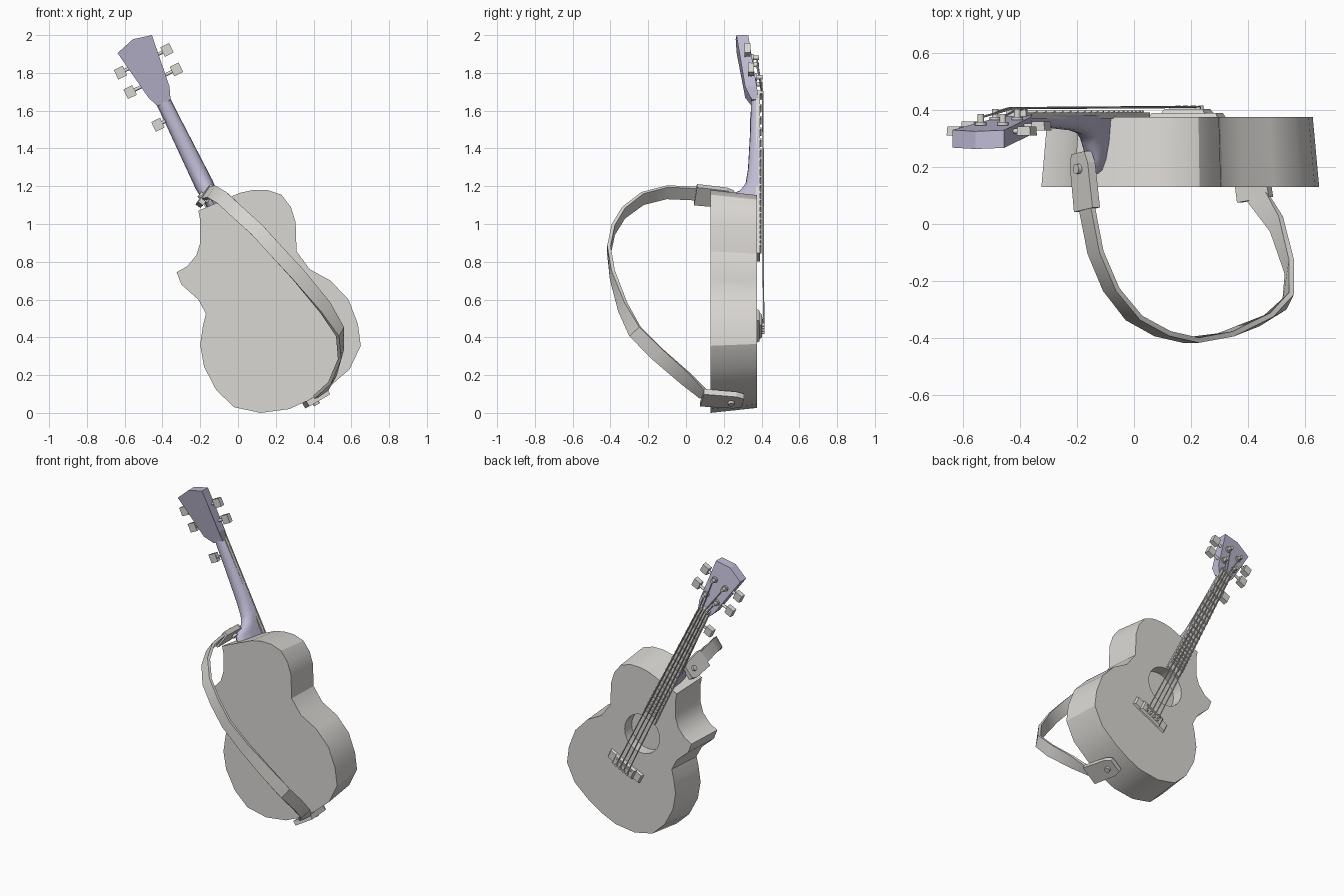
import bpy, bmesh, math
from mathutils import Vector

if "Cube" in bpy.data.objects:
    bpy.data.objects.remove(bpy.data.objects["Cube"])

def material(name, rgb):
    m = bpy.data.materials.new(name)
    m.diffuse_color = (*rgb, 1)
    m.use_nodes = True
    m.node_tree.nodes["Principled BSDF"].inputs["Base Color"].default_value = m.diffuse_color
    return m

GREY = material("warm_grey", (0.70, 0.68, 0.65))
LILAC = material("pale_lilac", (0.52, 0.50, 0.66))

# Guitar frame: s across, t along the neck from the bridge, y outwards
A = math.atan(0.49)
S = Vector((math.cos(A), 0, math.sin(A)))
T = Vector((-math.sin(A), 0, math.cos(A)))
ORIGIN = Vector((0.185, 0, 0.465))

def P(s, t, y):
    return ORIGIN + S * s + T * t + Vector((0, y, 0))

def loft(name, rings, mat, angle=30):
    """Skin equal-length closed rings of points and cap both ends."""
    bm = bmesh.new()
    vs = [[bm.verts.new(p) for p in r] for r in rings]
    n = len(rings[0])
    for a, b in zip(vs, vs[1:]):
        for i in range(n):
            j = (i + 1) % n
            bm.faces.new((a[i], a[j], b[j], b[i]))
    bm.faces.new(vs[0])
    bm.faces.new(vs[-1])
    bmesh.ops.recalc_face_normals(bm, faces=bm.faces)
    me = bpy.data.meshes.new(name)
    bm.to_mesh(me)
    bm.free()
    me.materials.append(mat)
    ob = bpy.data.objects.new(name, me)
    bpy.context.collection.objects.link(ob)
    bpy.context.view_layer.objects.active = ob
    bpy.ops.object.select_all(action='DESELECT')
    ob.select_set(True)
    if angle:
        bpy.ops.object.shade_smooth_by_angle(angle=math.radians(angle))
    return ob

def slab(name, s, t, y0, y1, hs0, ht0, hs1, ht1, mat):
    """Tapered block in the guitar frame."""
    c = [(-1, -1), (1, -1), (1, 1), (-1, 1)]
    return loft(name, [[P(s + a * hs0, t + b * ht0, y0) for a, b in c],
                       [P(s + a * hs1, t + b * ht1, y1) for a, b in c]], mat, 0)

def rod(name, a, b, r, mat, n=8):
    d = (b - a).normalized()
    u = d.orthogonal().normalized()
    w = d.cross(u)
    ang = [2 * math.pi * i / n for i in range(n)]
    return loft(name, [[p + u * r * math.cos(k) + w * r * math.sin(k) for k in ang]
                       for p in (a, b)], mat, 50)

# Body with a cutaway, slightly smaller towards the soundboard
outline = [(-.21, 1.07), (-.13, 1.105), (.01, 1.165), (.08, 1.18), (.155, 1.18), (.23, 1.155),
           (.28, 1.09), (.305, 1.01), (.31, .855), (.38, .76), (.49, .70), (.585, .60),
           (.635, .47), (.65, .355), (.59, .23), (.48, .135), (.38, .07), (.27, .02),
           (.12, 0), (-.02, .03), (-.115, .12), (-.18, .245), (-.2, .36), (-.185, .465),
           (-.17, .525), (-.21, .60), (-.30, .68), (-.325, .745), (-.27, .775),
           (-.22, .835), (-.2, .90), (-.2, 1.02)]
body = loft("body", [[Vector((.15 + (x - .15) * k, y, .58 + (z - .58) * k)) for x, z in outline]
                     for y, k in ((.13, 1), (.375, .955))], GREY, 0)

# Sound hole
cutter = rod("sound_hole_cutter", P(0, .27, .30), P(0, .27, .5), .13, GREY, 24)
cutter.hide_render = True
mod = body.modifiers.new("hole", 'BOOLEAN')
mod.operation = 'DIFFERENCE'
mod.object = cutter
mod.solver = 'EXACT'
bpy.ops.object.select_all(action='DESELECT')
body.select_set(True)
bpy.context.view_layer.objects.active = body
bpy.ops.object.modifier_apply(modifier="hole")
bpy.ops.object.shade_smooth_by_angle(angle=math.radians(32))
bpy.data.objects.remove(cutter)

# Neck with heel: (t, half width, back y)
sections = [(.68, .04, .175), (.735, .04, .178), (.76, .043, .22), (.785, .047, .28),
            (.83, .05, .315), (.92, .048, .328), (1.15, .043, .34), (1.34, .038, .345)]
rings = []
for t, hw, yb in sections:
    arc = [math.pi * i / 8 for i in range(9)]
    rings.append([P(hw * math.cos(a), t, .383 - (.383 - yb) * math.sin(a) ** .8) for a in arc])
loft("neck", rings, LILAC, 40)

# Headstock, leaning back
def head_y(t):
    return .382 - (t - 1.33) * .16

head = [(-.038, 1.31), (.038, 1.31), (.064, 1.375), (.1, 1.66), (0, 1.685), (-.105, 1.655), (-.062, 1.37)]
loft("headstock", [[P(s, t, head_y(t) - (d if t > 1.33 else d * .6)) for s, t in head]
                   for d in (0, .062)], LILAC, 0)

# Fretboard, nut and frets
loft("fretboard", [[P(-.052, .40, y), P(.052, .40, y), P(.04, 1.35, y), P(-.04, 1.35, y)]
                   for y in (.37, .392)], GREY, 0)
slab("nut", 0, 1.355, .375, .404, .04, .009, .038, .007, GREY)
for n in range(1, 20):
    t = 1.355 * 2 ** (-n / 12)
    hw = .052 - (t - .4) * .0126
    slab("fret", 0, t, .39, .399, hw, .006, hw, .004, GREY)

# Bridge, saddle and pins
slab("bridge_base", 0, -.005, .372, .390, .135, .035, .125, .028, GREY)
slab("bridge_block", 0, -.005, .388, .403, .085, .038, .075, .030, GREY)
slab("saddle", 0, .012, .40, .410, .06, .006, .06, .004, GREY)

# Tuners, posts and strings
def tuner(s0, s1, t, y):
    d = 1 if s1 > s0 else -1
    rod("tuner_shaft", P(s0, t, y), P(s1, t, y), .009, GREY)
    slab("tuner_knob", s1 + d * .012, t, y - .016, y + .016, .026, .028, .024, .026, GREY)

for i in range(4):
    f = (i - 1.5) / 1.5
    d = 1 if f > 0 else -1
    t = 1.44 if i in (0, 3) else 1.555
    y = head_y(t)
    tuner(d * .06, d * .125, t, y - .02)
    post = P(d * .043, t, y)
    rod("tuner_post", post, post + Vector((0, .04, 0)), .012, GREY)
    rod("post_collar", post, post + Vector((0, .012, 0)), .02, GREY)
    end, nut = P(f * .045, -.02, .411), P(f * .028, 1.355, .407)
    rod("string", end, nut, .004, GREY, 5)
    rod("string_end", nut, post + Vector((0, .028, 0)), .004, GREY, 5)
    rod("bridge_pin", P(f * .045, -.022, .39), P(f * .045, -.022, .416), .009, GREY)

# Extra peg on the neck side
tuner(-.035, -.068, 1.22, .355)

# Strap ribbon: centre point and width direction
path = [((-.17, .08, 1.16), (.57, 0, .82)), ((-.135, -.10, 1.168), (.57, 0, .82)),
        ((-.08, -.23, 1.135), (.6, 0, .8)), ((.0, -.33, 1.06), (.68, 0, .73)),
        ((.10, -.385, .97), (.72, 0, .69)), ((.20, -.408, .86), (.75, 0, .65)),
        ((.32, -.39, .73), (.72, .1, .68)), ((.46, -.335, .56), (.5, .35, .75)),
        ((.54, -.27, .43), (.25, .5, .75)), ((.545, -.15, .31), (.2, .6, .75)),
        ((.50, 0, .18), (.45, .4, .7)), ((.43, .10, .09), (.85, .1, .5))]
pts = [Vector(p) for p, _ in path]

def ribbon_ring(c, w, n, hw, ht):
    return [c + w * hw * a + n * ht * b for a, b in ((-1, -1), (1, -1), (1, 1), (-1, 1))]

rings = []
for i, (p, w) in enumerate(path):
    tan = (pts[min(i + 1, len(pts) - 1)] - pts[max(i - 1, 0)]).normalized()
    w = Vector(w)
    w = (w - tan * w.dot(tan)).normalized()
    rings.append(ribbon_ring(pts[i], w, tan.cross(w), .038, .009))
loft("strap", rings, GREY, 30)

# Strap end tabs with their buttons
def tab(name, a, b, w, hw):
    a, b = Vector(a), Vector(b)
    d = (b - a).normalized()
    w = Vector(w)
    w = (w - d * w.dot(d)).normalized()
    n = d.cross(w)
    loft(name, [ribbon_ring(a, w, n, hw, .016), ribbon_ring(a.lerp(b, .8), w, n, hw * .95, .016),
                ribbon_ring(b, w, n, hw * .7, .016)], GREY, 0)
    c = a.lerp(b, .72)
    rod(name + "_button", c - n * .03, c + n * .03, .018, GREY, 10)

tab("upper_strap_tab", (-.165, .05, 1.155), (-.185, .25, 1.135), (.57, 0, .82), .058)
tab("lower_strap_tab", (.425, .085, .08), (.395, .30, .065), (.87, 0, .5), .065)
